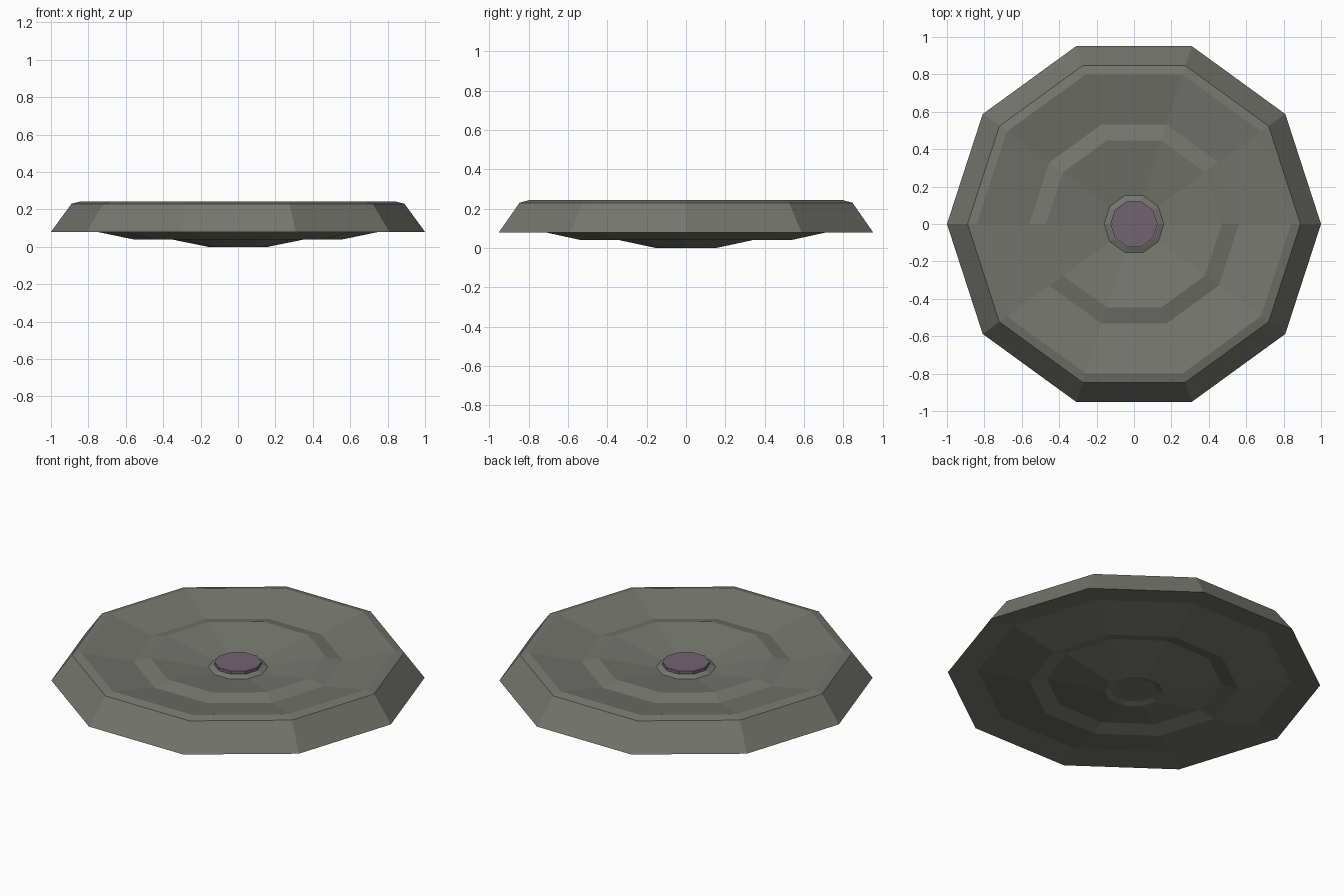
import bpy, bmesh
from math import cos, sin, pi

if "Cube" in bpy.data.objects:
    bpy.data.objects.remove(bpy.data.objects["Cube"])

SIDES = 10


def material(name, color):
    m = bpy.data.materials.new(name)
    m.diffuse_color = color
    m.use_nodes = True
    m.node_tree.nodes["Principled BSDF"].inputs["Base Color"].default_value = m.diffuse_color
    return m


def lathe(name, profile, mat):
    """Spin a closed (radius, z) profile, top to bottom, capping both ends."""
    bm = bmesh.new()
    rings = [[bm.verts.new((r * cos(2 * pi * i / SIDES), r * sin(2 * pi * i / SIDES), z))
              for i in range(SIDES)] for r, z in profile]
    for a, b in zip(rings, rings[1:]):
        for i in range(SIDES):
            j = (i + 1) % SIDES
            bm.faces.new((a[i], b[i], b[j], a[j]))
    bm.faces.new(rings[0])
    bm.faces.new(rings[-1][::-1])
    bmesh.ops.recalc_face_normals(bm, faces=bm.faces)
    me = bpy.data.meshes.new(name)
    bm.to_mesh(me)
    bm.free()
    me.materials.append(mat)
    ob = bpy.data.objects.new(name, me)
    bpy.context.collection.objects.link(ob)
    return ob


body_mat = material("warm_grey", (0.18, 0.18, 0.16, 1))
hub_mat = material("dusty_purple", (0.17, 0.125, 0.165, 1))

# Stepped dish: upper surface, sloped outer wall, then parallel underside
upper = [(0.13, 0.165), (0.16, 0.152), (0.47, 0.21), (0.56, 0.187), (0.84, 0.243)]
wall = [(0.89, 0.23), (1.0, 0.08)]
under = [(0.84, 0.098), (0.56, 0.04), (0.47, 0.063), (0.16, 0.0), (0.125, 0.01)]
lathe("dish_body", upper + wall + under, body_mat)

# Small raised disc in the middle
lathe("centre_disc", [(0.126, 0.183), (0.126, 0.155)], hub_mat)
